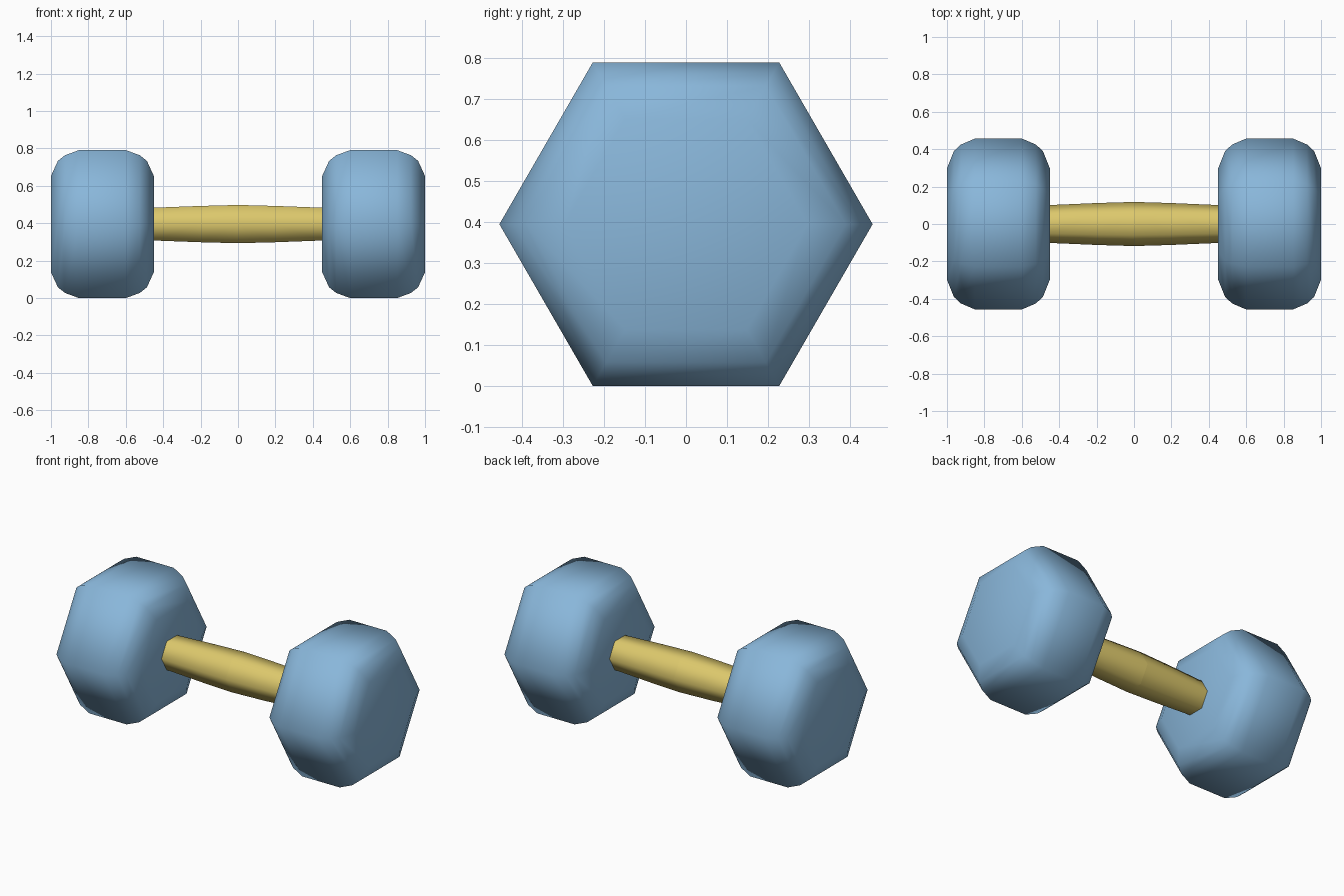
import bpy, bmesh
from math import cos, sin, pi

if "Cube" in bpy.data.objects:
    bpy.data.objects.remove(bpy.data.objects["Cube"])

CENTER_Z = 0.395


def material(name, color):
    m = bpy.data.materials.new(name)
    m.diffuse_color = color
    m.use_nodes = True
    m.node_tree.nodes["Principled BSDF"].inputs["Base Color"].default_value = m.diffuse_color
    return m


def hex_loft(name, profile, mat, cap):
    """Six-sided loft along x from (x, corner radius) pairs, mirrored to -x."""
    bm = bmesh.new()
    rings = [[bm.verts.new((x, r * cos(i * pi / 3), r * sin(i * pi / 3)))
              for i in range(6)] for x, r in profile]
    for a, b in zip(rings, rings[1:]):
        for i in range(6):
            j = (i + 1) % 6
            bm.faces.new((a[i], a[j], b[j], b[i]))
    if cap:
        bm.faces.new(rings[0][::-1])
        bm.faces.new(rings[-1])
    bmesh.ops.recalc_face_normals(bm, faces=bm.faces)
    if not cap and sum(f.normal.dot(f.calc_center_median().yz.to_3d().zxy) for f in bm.faces) < 0:
        bmesh.ops.reverse_faces(bm, faces=bm.faces)
    for f in bm.faces:
        f.smooth = True
    mesh = bpy.data.meshes.new(name)
    bm.to_mesh(mesh)
    bm.free()
    mesh.materials.append(mat)
    ob = bpy.data.objects.new(name, mesh)
    ob.location.z = CENTER_Z
    bpy.context.collection.objects.link(ob)
    # unmerged mirror keeps the visible seam in the middle of the handle
    mod = ob.modifiers.new("mirror", 'MIRROR')
    mod.use_axis = (True, False, False)
    mod.use_mirror_merge = False
    return ob


blue = material("blue", (0.25, 0.47, 0.70, 1))
yellow = material("yellow", (0.72, 0.58, 0.15, 1))

# Weights: hexagonal blocks with rounded rims on both ends
rim = [(0.0, 0.297), (0.037, 0.390), (0.075, 0.425), (0.148, 0.456)]
head = [(0.45 + d, r) for d, r in rim] + [(1.0 - d, r) for d, r in reversed(rim)]
hex_loft("weights", head, blue, True)

# Grip: hexagonal bar, thickest in the middle
hex_loft("handle", [(0.0, 0.118), (0.2, 0.112), (0.455, 0.101)], yellow, False)
